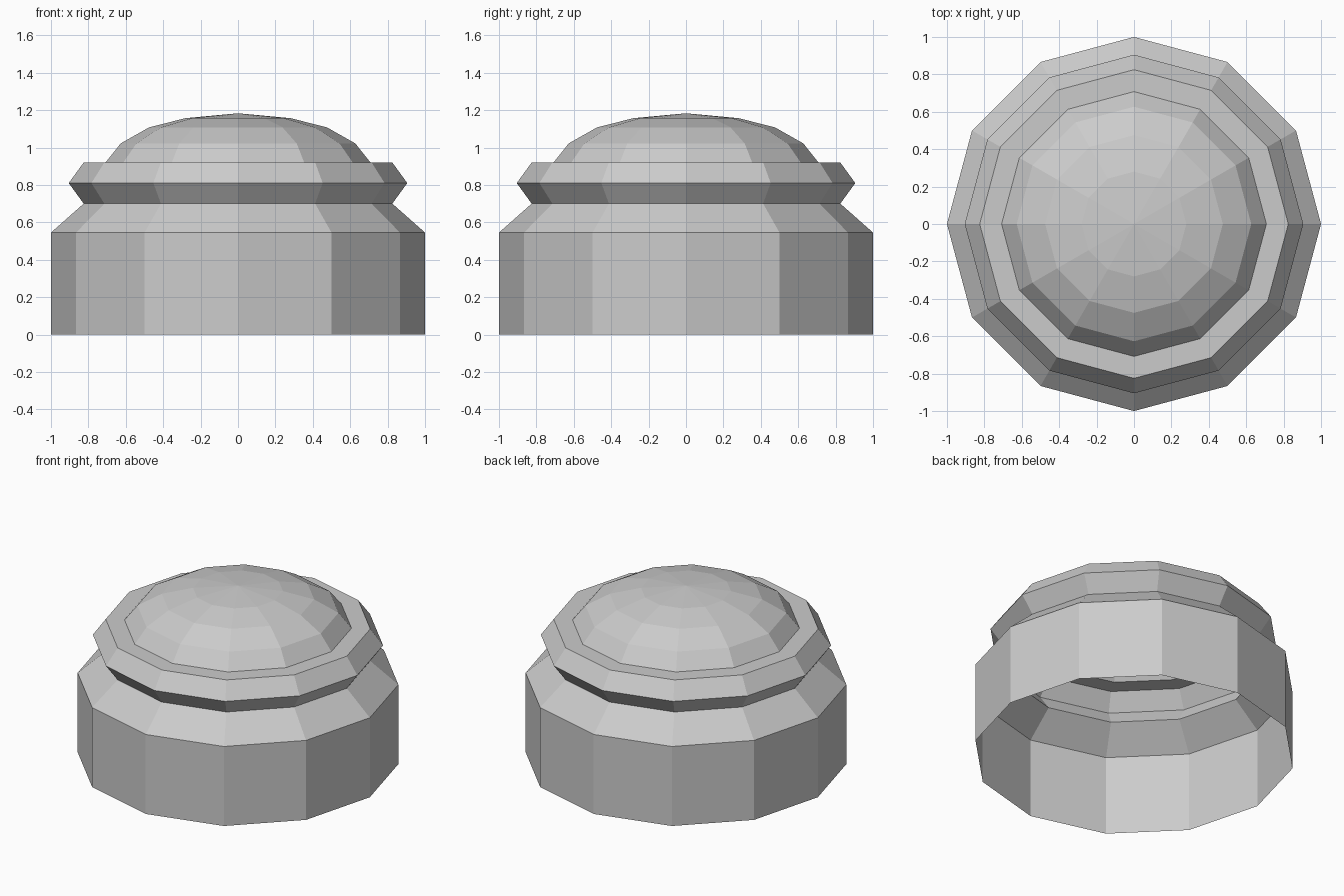
import bpy, bmesh
from math import cos, sin, pi

if "Cube" in bpy.data.objects:
    bpy.data.objects.remove(bpy.data.objects["Cube"])

SIDES = 12


def lathe(name, profile):
    """Revolve a (radius, height) profile into a flat-shaded open shell."""
    bm = bmesh.new()
    rings = []
    for r, z in profile:
        if r == 0:
            rings.append([bm.verts.new((0, 0, z))] * SIDES)
        else:
            rings.append([bm.verts.new((r * cos(2 * pi * i / SIDES),
                                        r * sin(2 * pi * i / SIDES), z))
                          for i in range(SIDES)])
    for low, high in zip(rings, rings[1:]):
        for i in range(SIDES):
            j = (i + 1) % SIDES
            corners = [low[i], low[j], high[j], high[i]]
            bm.faces.new(list(dict.fromkeys(corners)))
    mesh = bpy.data.meshes.new(name)
    bm.to_mesh(mesh)
    bm.free()
    obj = bpy.data.objects.new(name, mesh)
    bpy.context.collection.objects.link(obj)
    return obj


# Hollow base wall with sloped shoulder, open underneath
lathe("base", [(1, 0), (1, 0.545), (0.825, 0.70)])

# Flared collar with a flat top ledge
lathe("collar", [(0.825, 0.70), (0.905, 0.81), (0.825, 0.92), (0.708, 0.92)])

# Faceted dome cap
lathe("dome", [(0.708, 0.92), (0.627, 1.022), (0.475, 1.108),
               (0.28, 1.157), (0, 1.183)])
